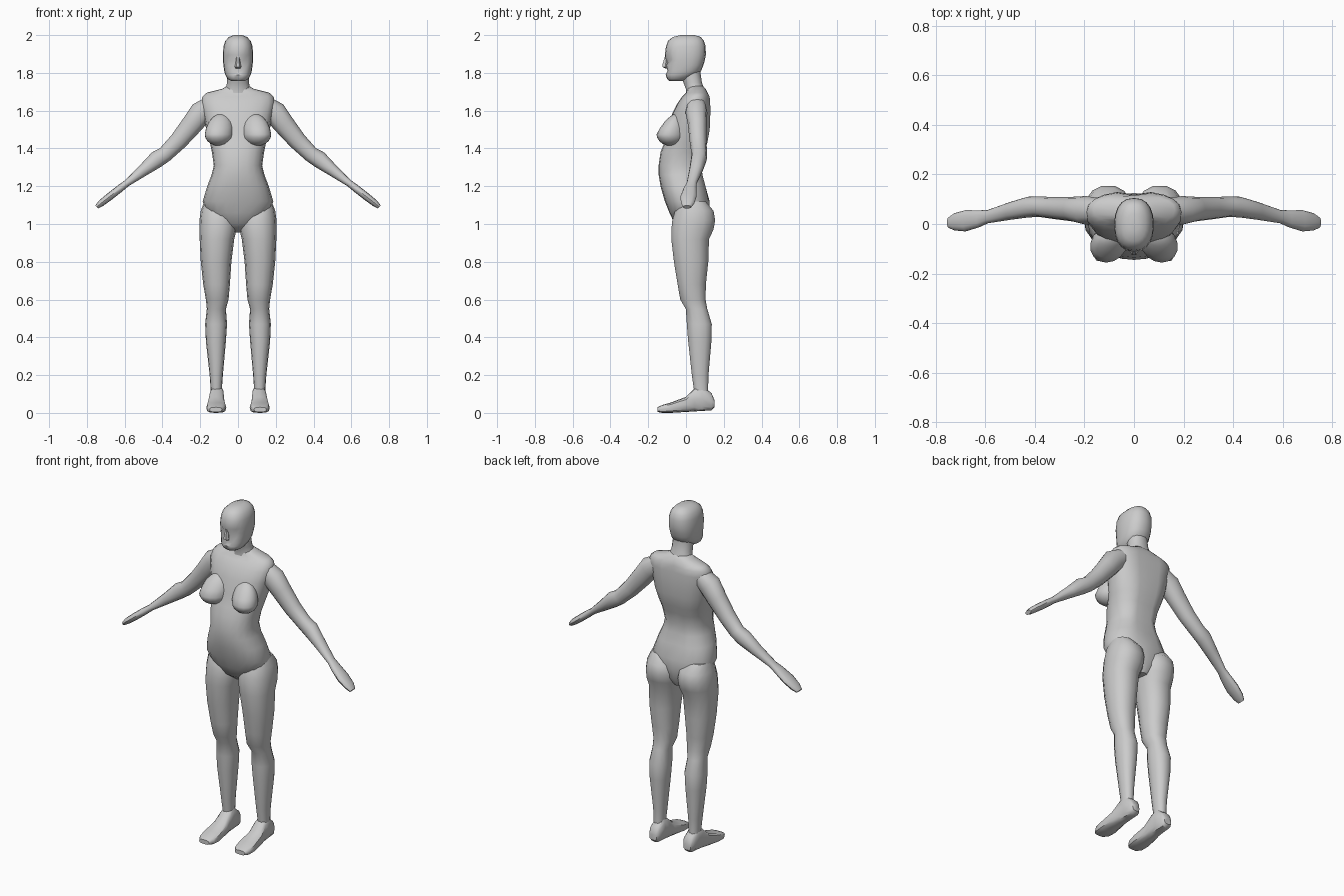
import bpy, bmesh, math
from mathutils import Vector

X, Y, Z = Vector((1, 0, 0)), Vector((0, 1, 0)), Vector((0, 0, 1))


def oval(c, u, v, ru, rv, n=16, p=1.0):
    """Rounded section around c; p below 1 makes it squarer."""
    pts = []
    for i in range(n):
        a = 2 * math.pi * i / n
        cu, sv = math.cos(a), math.sin(a)
        pts.append(Vector(c) + u * ru * math.copysign(abs(cu) ** p, cu)
                   + v * rv * math.copysign(abs(sv) ** p, sv))
    return pts


def level(z, x0, x1, y0, y1, n=16, p=0.9):
    """Horizontal section from its extents."""
    return oval(((x0 + x1) / 2, (y0 + y1) / 2, z), X, Y, (x1 - x0) / 2, (y1 - y0) / 2, n, p)


def loft(name, rings, mirror=False, angle=42):
    bm = bmesh.new()
    rows = [[bm.verts.new(p) for p in r] for r in rings]
    n = len(rows[0])
    for a, b in zip(rows, rows[1:]):
        for i in range(n):
            bm.faces.new((a[i], a[(i + 1) % n], b[(i + 1) % n], b[i]))
    bm.faces.new(rows[0])
    bm.faces.new(rows[-1])
    return finish(name, bm, mirror, angle)


def finish(name, bm, mirror, angle):
    bmesh.ops.recalc_face_normals(bm, faces=bm.faces)
    me = bpy.data.meshes.new(name)
    bm.to_mesh(me)
    bm.free()
    ob = bpy.data.objects.new(name, me)
    bpy.context.collection.objects.link(ob)
    bpy.ops.object.select_all(action='DESELECT')
    ob.select_set(True)
    bpy.context.view_layer.objects.active = ob
    bpy.ops.object.shade_smooth_by_angle(angle=math.radians(angle))
    if mirror:
        ob.modifiers.new("Mirror", 'MIRROR').use_mirror_merge = False
    return ob


# Torso: height, half width, front, back
torso = [(.955, .03, 0, .09), (1.0, .10, -.06, .115), (1.06, .165, -.088, .125),
         (1.12, .187, -.112, .125), (1.2, .163, -.135, .108), (1.26, .14, -.145, .092),
         (1.31, .128, -.145, .087), (1.38, .138, -.135, .1), (1.43, .148, -.115, .118),
         (1.5, .168, -.092, .13), (1.58, .183, -.075, .133), (1.64, .195, -.045, .132),
         (1.675, .188, -.02, .128), (1.695, .165, 0, .115), (1.715, .085, .005, .105),
         (1.73, .06, .01, .09)]
rings = [level(z, -w, w, f, b, 20, .85) for z, w, f, b in torso]
for r in rings[4:13]:
    for p in r:
        if p.y > .04 and abs(p.x) < .02:   # spine groove
            p.y -= .014
loft("torso", rings)

# Breasts: spheres drawn out and back towards the collar
bm = bmesh.new()
bmesh.ops.create_uvsphere(bm, u_segments=16, v_segments=10, radius=1)
for v in bm.verts:
    x, y, z = v.co
    up = max(z, 0)
    v.co = (.1 + .076 * x - .012 * y - .012 * up,
            -.078 + .078 * y * (1 - .25 * up) + .03 * up,
            1.475 + (.11 if z > 0 else .062) * z)
finish("breast", bm, True, 50)

# Neck leaning forward into the skull
loft("neck", [level(z, -w, w, f, b, 14) for z, w, f, b in
              [(1.67, .085, -.005, .11), (1.71, .066, 0, .1), (1.75, .058, -.015, .085),
               (1.8, .056, -.03, .078), (1.83, .054, -.03, .078)]])

# Head with eye sockets and a mouth line
head = [(1.757, .035, -.088, -.02), (1.768, .055, -.1, .015), (1.79, .067, -.108, .055),
        (1.81, .073, -.104, .08), (1.84, .077, -.106, .092), (1.868, .08, -.108, .1),
        (1.895, .08, -.112, .105), (1.94, .077, -.106, .104), (1.97, .067, -.095, .095),
        (1.99, .048, -.07, .078), (2.0, .022, -.03, .045)]
rings = [level(z, -w, w, f, b, 20, .85) for z, w, f, b in head]
for p in rings[5]:
    if p.y < -.05 and .015 < abs(p.x) < .062:
        p.y += .014
for p in rings[3]:
    if p.y < -.08 and abs(p.x) < .03:
        p.y += .006
loft("head", rings)
loft("nose", [level(z, -w, w, f, -.09, 6, 1) for z, w, f in
              [(1.888, .008, -.113), (1.845, .014, -.127), (1.832, .018, -.128),
               (1.824, .012, -.112)]])

# Leg: height, inner, outer, front, back
leg = [(1.12, .07, .178, -.03, .105), (1.07, .015, .197, -.06, .148), (1.02, .005, .204, -.075, .157),
       (.97, .008, .205, -.08, .148), (.92, .02, .203, -.08, .124), (.8, .035, .197, -.066, .12),
       (.68, .043, .184, -.046, .107), (.6, .05, .17, -.032, .105), (.55, .064, .165, -.002, .114),
       (.47, .058, .174, .003, .138), (.38, .064, .17, .01, .136), (.2, .08, .15, .03, .12),
       (.13, .085, .145, .04, .118), (.09, .085, .145, .045, .12)]
loft("leg", [level(*r, 14) for r in leg], True)

# Foot: depth, inner, outer, bottom, top
foot = [(.15, .088, .135, .03, .07), (.135, .077, .145, .014, .105), (.085, .075, .148, .01, .145),
        (.045, .073, .152, .008, .13), (0, .07, .16, .005, .085), (-.08, .062, .168, 0, .055),
        (-.125, .068, .165, 0, .042), (-.15, .085, .15, .005, .03)]
loft("foot", [oval(((a + b) / 2, y, (lo + hi) / 2), X, Z, (b - a) / 2, (hi - lo) / 2, 12, .65)
              for y, a, b, lo, hi in foot], True)

# Arm and mitten hand: x, z, y, half thickness, half depth
arm = [(.14, 1.63, .055, .05, .05), (.195, 1.59, .055, .062, .058), (.245, 1.525, .06, .056, .05),
       (.315, 1.44, .064, .048, .045), (.385, 1.37, .07, .042, .041), (.43, 1.342, .068, .045, .042),
       (.5, 1.285, .053, .032, .036), (.59, 1.215, .03, .018, .027), (.625, 1.188, .021, .02, .034),
       (.68, 1.145, .013, .02, .043), (.725, 1.11, .009, .018, .035), (.748, 1.09, .006, .011, .022)]
rings = []
for i, (x, z, y, rt, rd) in enumerate(arm):
    a, b = arm[max(i - 1, 0)], arm[min(i + 1, len(arm) - 1)]
    t = Vector((b[0] - a[0], 0, b[1] - a[1])).normalized()
    rings.append(oval((x, y, z), Vector((-t.z, 0, t.x)), Y, rt, rd, 12, .9))
loft("arm", rings, True)
